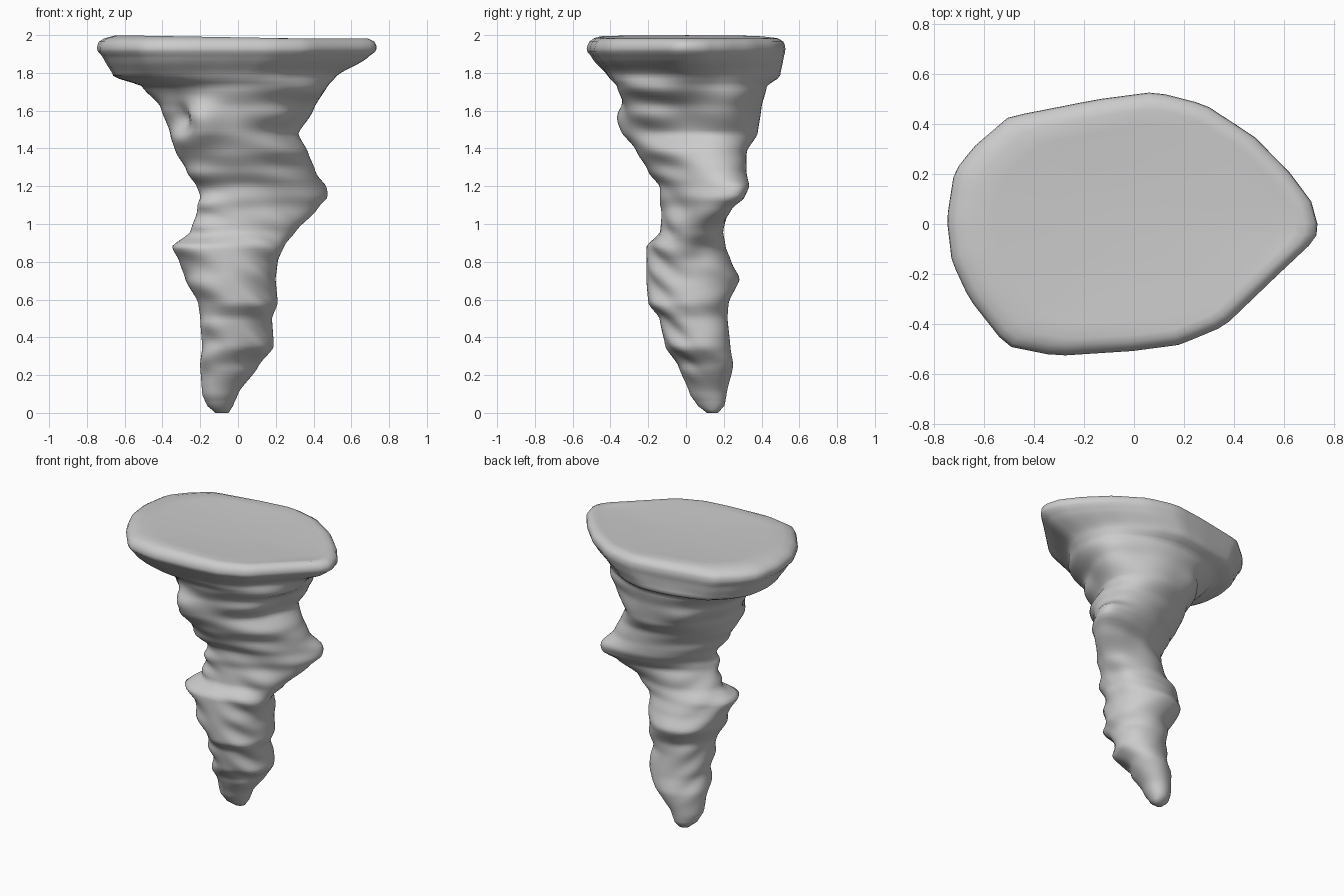
import bpy, bmesh, math
from mathutils import Vector

if "Cube" in bpy.data.objects:
    bpy.data.objects.remove(bpy.data.objects["Cube"])

# Profile: z, left, right, front, back, diagonal lean of the section
LEVELS = [
    (0.00, -.12, -.05, .11, .17, .2), (0.04, -.165, -.025, .06, .205, .2),
    (0.10, -.19, 0.0, .02, .215, .2), (0.25, -.20, .11, -.04, .25, .25),
    (0.35, -.19, .19, -.11, .235, .2), (0.50, -.20, .18, -.14, .22, .1),
    (0.58, -.21, .21, -.20, .225, .1), (0.71, -.28, .20, -.21, .285, .05),
    (0.80, -.31, .22, -.21, .24, .1), (0.88, -.35, .26, -.21, .21, .15),
    (0.96, -.25, .31, -.135, .20, .2), (1.08, -.215, .42, -.13, .25, .5),
    (1.14, -.20, .46, -.14, .31, .5), (1.20, -.22, .45, -.14, .335, .5),
    (1.28, -.27, .41, -.20, .32, .4), (1.38, -.33, .37, -.26, .32, .3),
    (1.48, -.36, .315, -.31, .38, .25), (1.62, -.41, .38, -.32, .40, .1),
    (1.73, -.51, .475, -.37, .43, 0), (1.78, -.66, .52, -.42, .50, 0),
    (1.88, -.715, .69, -.50, .52, 0), (1.92, -.75, .74, -.53, .53, 0),
    (1.96, -.745, .735, -.52, .525, 0), (1.983, -.71, .69, -.49, .49, 0)]

# Plan outline of the flat cap, counter-clockwise
CAP = [(.745, 0), (.72, .09), (.63, .21), (.49, .35), (.29, .48), (.09, .53),
       (-.14, .5), (-.5, .43), (-.64, .31), (-.72, .21), (-.75, .02),
       (-.73, -.15), (-.66, -.3), (-.51, -.49), (-.31, -.53), (0, -.51),
       (.19, -.485), (.37, -.41), (.59, -.2), (.74, -.06)]

# Local knobs and hollows: position, radius, push outwards
KNOBS = [((-.18, -.31, 1.55), .09, .07), ((-.32, -.24, 1.57), .07, -.06),
         ((.33, .2, 1.64), .13, .05), ((.3, -.02, 1.58), .12, -.03),
         ((.45, .28, 1.17), .08, .03), ((.27, .08, .85), .09, -.03),
         ((.2, .3, 1.0), .12, -.03), ((-.2, .33, 1.55), .11, .03)]

SEG = 72
ROWS = 110


def level(z):
    """Smooth interpolation of the profile at height z."""
    for a, b in zip(LEVELS, LEVELS[1:]):
        if z <= b[0]:
            f = (z - a[0]) / (b[0] - a[0])
            f = .6 * f + .4 * f * f * (3 - 2 * f)
            return [p + (q - p) * f for p, q in zip(a[1:], b[1:])]
    return list(LEVELS[-1][1:])


def cap_point(t):
    """Cap outline along direction t, scaled to a unit box."""
    dx, dy = math.cos(t), math.sin(t)
    pts = [Vector((x / .75, y / .53)) for x, y in CAP]
    for p, q in zip(pts, pts[1:] + pts[:1]):
        e = q - p
        den = dx * e.y - dy * e.x
        if abs(den) < 1e-9:
            continue
        r = (p.x * e.y - p.y * e.x) / den
        s = (p.x * dy - p.y * dx) / den
        if r > 0 and -1e-6 <= s <= 1 + 1e-6:
            return dx * r, dy * r
    return dx, dy


def smooth(a, b, x):
    f = min(1, max(0, (x - a) / (b - a)))
    return f * f * (3 - 2 * f)


def surface(z, i):
    t = 2 * math.pi * i / SEG
    x0, x1, y0, y1, lean = level(z)
    cx, cy = (x0 + x1) / 2, (y0 + y1) / 2
    rx, ry = (x1 - x0) / 2, (y1 - y0) / 2
    # leaning oval below, cap outline above
    d = math.asin(lean) / 2
    u, v = math.cos(t - d), math.sin(t + d)
    cu, cv = caps[i]
    k = smooth(1.66, 1.86, z)
    p = Vector((cx + rx * (u + (cu - u) * k), cy + ry * (v + (cv - v) * k), z))
    out = Vector((p.x - cx, p.y - cy, 0)).normalized()
    # slanting eroded ridges on the front, level near the top
    slant = 1 - .8 * smooth(.9, 1.25, z)
    phase = z + slant * (.38 * p.x + .35 * p.y)
    side = math.sin(2 * t) ** 2 * (1 - .7 * smooth(-.05, .25, p.y))
    fade = smooth(.1, .3, z) * (1 - smooth(1.7, 1.85, z))
    p += out * (.014 * side * fade * math.sin(2 * math.pi * phase / .17))
    for pos, r, push in KNOBS:
        p += out * push * math.exp(-((p - Vector(pos)).length / r) ** 2)
    return p


caps = [cap_point(2 * math.pi * i / SEG) for i in range(SEG)]
bm = bmesh.new()

# Rock column up to the rim
rings = [[bm.verts.new(surface(1.983 * j / ROWS, i)) for i in range(SEG)]
         for j in range(ROWS + 1)]

# Slightly dished top, a little higher on the left
for s, z in ((.87, 1.988), (.75, 1.985), (.5, 1.978), (.2, 1.974)):
    rings.append([bm.verts.new((.745 * u * s, .53 * v * s, z - .013 * u * s))
                  for u, v in caps])

for a, b in zip(rings, rings[1:]):
    for i in range(SEG):
        n = (i + 1) % SEG
        bm.faces.new((a[i], a[n], b[n], b[i]))
bm.faces.new(rings[-1])
bm.faces.new(rings[0][::-1])

mesh = bpy.data.meshes.new("rock_pillar")
bm.to_mesh(mesh)
bm.free()
rock = bpy.data.objects.new("rock_pillar", mesh)
bpy.context.collection.objects.link(rock)
for f in mesh.polygons:
    f.use_smooth = True
